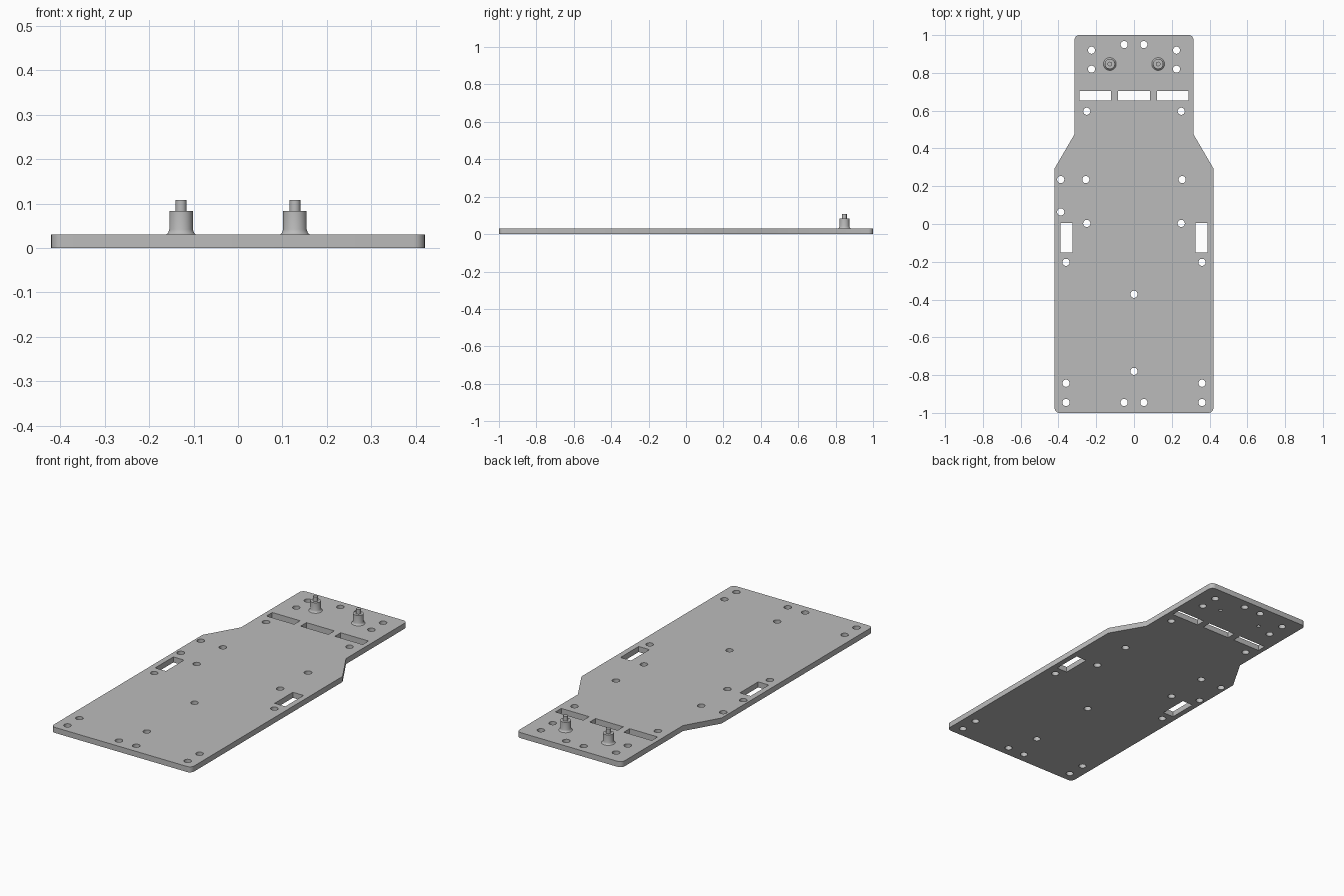
import bpy
import bmesh
from math import cos, sin, tau
from mathutils import Vector

if "Cube" in bpy.data.objects:
    bpy.data.objects.remove(bpy.data.objects["Cube"], do_unlink=True)

THICK = 0.03

grey = bpy.data.materials.new("light grey")
grey.use_nodes = True
colour = (0.5, 0.5, 0.5, 1)
grey.diffuse_color = colour
grey.node_tree.nodes["Principled BSDF"].inputs["Base Color"].default_value = colour


def circle(x, y, r, n=24):
    return [(x + r * cos(tau * i / n), y + r * sin(tau * i / n)) for i in range(n)]


def rectangle(x, y, w, h):
    return [(x - w / 2, y - h / 2), (x + w / 2, y - h / 2),
            (x + w / 2, y + h / 2), (x - w / 2, y + h / 2)]


def rounded(points, radius, steps=6):
    """Round each corner with a quadratic arc of the given setback."""
    out = []
    for i, p in enumerate(points):
        p = Vector(p)
        a = p + (Vector(points[i - 1]) - p).normalized() * radius
        b = p + (Vector(points[(i + 1) % len(points)]) - p).normalized() * radius
        for k in range(steps + 1):
            t = k / steps
            # Weighted so that square corners follow a true circle
            w0, w1, w2 = (1 - t) ** 2, 1.4142 * t * (1 - t), t * t
            out.append((a * w0 + p * w1 + b * w2) / (w0 + w1 + w2))
    return out


def finish(obj):
    obj.data.materials.clear()
    obj.data.materials.append(grey)
    bpy.ops.object.select_all(action="DESELECT")
    obj.select_set(True)
    bpy.context.view_layer.objects.active = obj
    bpy.ops.object.shade_smooth_by_angle(angle=0.6)


# Plate outline: wide body tapering to a narrower rear
right = [(0.42, -1), (0.42, 0.295), (0.315, 0.475), (0.315, 1)]
body = [Vector(p) for p in right + [(-x, y) for x, y in reversed(right)]]
loops = []
corners = rounded(body, 0.025)
# Keep the taper corners sharp, round only the four outer ones
steps = 7
for i, p in enumerate(body):
    loops += corners[i * steps:(i + 1) * steps] if abs(p.y) == 1 else [p]
loops = [loops]

# Screw holes: mirrored pairs, then single ones
pairs = [(0.225, 0.92), (0.225, 0.82), (0.052, 0.95), (0.25, 0.597), (0.255, 0.235),
         (0.25, 0.003), (0.36, -0.203), (0.36, -0.843), (0.36, -0.945), (0.052, -0.945)]
singles = [(-0.388, 0.235), (-0.388, 0.064), (0, -0.372), (0, -0.78)]
for x, y in pairs + [(-x, y) for x, y in pairs] + singles:
    loops.append(circle(x, y, 0.019))

# Slots: a row of three at the rear, one on each side
for x in (-0.205, 0, 0.205):
    loops.append(rectangle(x, 0.68, 0.167, 0.05))
for x in (-0.358, 0.358):
    loops.append(rectangle(x, -0.074, 0.064, 0.156))

# Small bores under the posts
POSTS = {"right_post": -0.128, "left_post": 0.128}
POST_Y = 0.847
for x in POSTS.values():
    loops.append(circle(x, POST_Y, 0.01, 16))

# Filled and extruded outline turned into a mesh
curve = bpy.data.curves.new("plate_outline", "CURVE")
curve.dimensions = "2D"
curve.fill_mode = "BOTH"
curve.extrude = THICK / 2
for loop in loops:
    spline = curve.splines.new("POLY")
    spline.points.add(len(loop) - 1)
    for point, (x, y) in zip(spline.points, loop):
        point.co = (x, y, 0, 1)
    spline.use_cyclic_u = True
helper = bpy.data.objects.new("plate_outline", curve)
bpy.context.collection.objects.link(helper)
graph = bpy.context.evaluated_depsgraph_get()
mesh = bpy.data.meshes.new_from_object(helper.evaluated_get(graph))
bpy.data.objects.remove(helper, do_unlink=True)

bm = bmesh.new()
bm.from_mesh(mesh)
bmesh.ops.remove_doubles(bm, verts=bm.verts, dist=1e-5)
bmesh.ops.translate(bm, verts=bm.verts, vec=(0, 0, THICK / 2))
bmesh.ops.recalc_face_normals(bm, faces=bm.faces)
bm.to_mesh(mesh)
bm.free()
plate = bpy.data.objects.new("plate", mesh)
bpy.context.collection.objects.link(plate)
finish(plate)


def lathe(name, x, y, profile, n):
    """Turn a (radius, height) profile into a closed solid."""
    bm = bmesh.new()
    rings = [[bm.verts.new((px, py, z)) for px, py in circle(0, 0, r, n)]
             for r, z in profile]
    for low, high in zip(rings, rings[1:]):
        for i in range(n):
            j = (i + 1) % n
            bm.faces.new((low[i], low[j], high[j], high[i]))
    bm.faces.new(rings[0][::-1])
    bm.faces.new(rings[-1])
    data = bpy.data.meshes.new(name)
    bm.to_mesh(data)
    bm.free()
    obj = bpy.data.objects.new(name, data)
    obj.location = (x, y, 0)
    bpy.context.collection.objects.link(obj)
    finish(obj)


# Posts with a flared foot, each topped by a slim pin
flare = [(0.034, THICK), (0.03, 0.033), (0.028, 0.037), (0.0265, 0.042), (0.0265, 0.083)]
for name, x in POSTS.items():
    lathe(name, x, POST_Y, flare, 32)
    lathe(name.replace("post", "pin"), x, POST_Y, [(0.0125, 0.083), (0.0125, 0.108)], 12)
